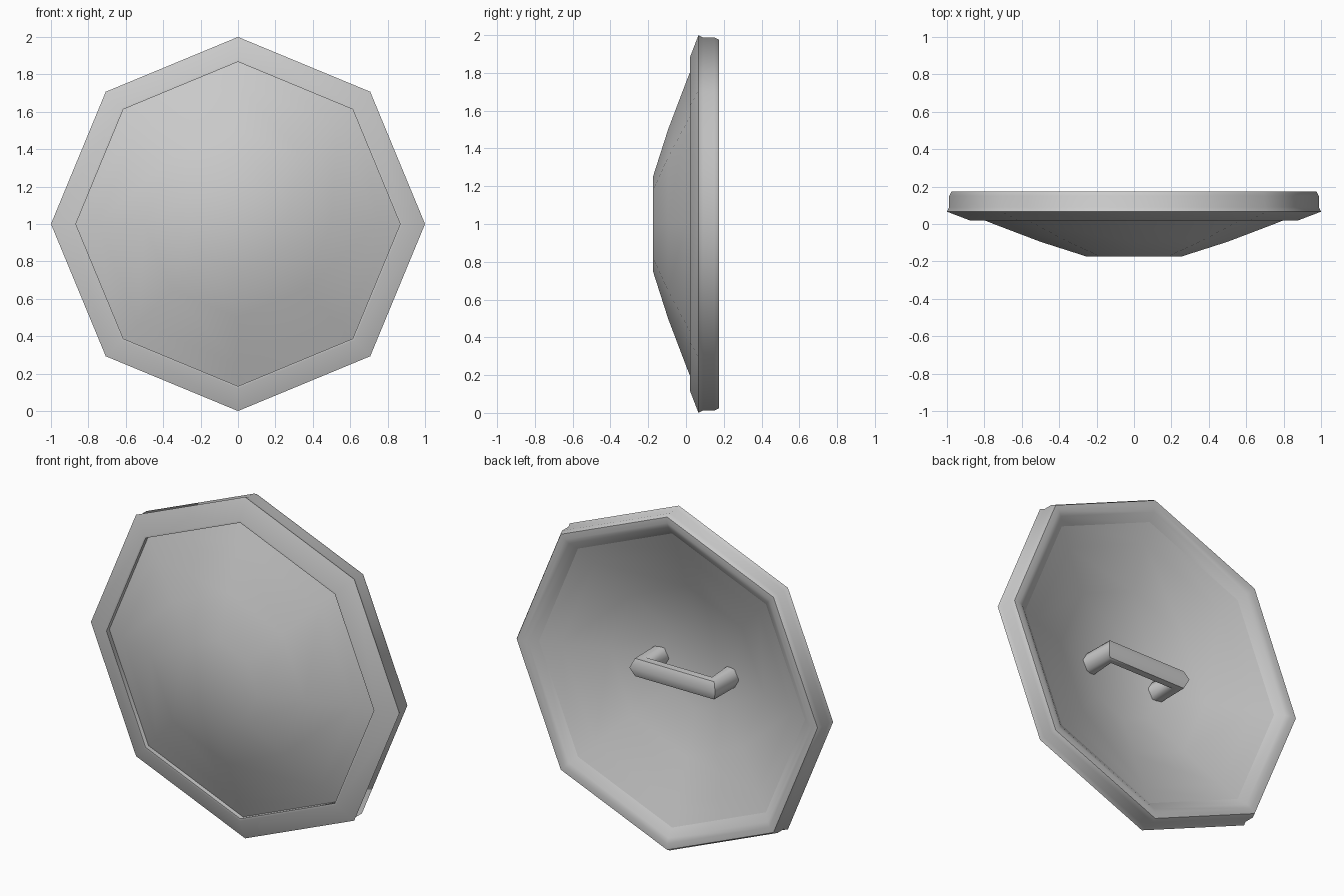
import bpy, bmesh, math

if "Cube" in bpy.data.objects:
    bpy.data.objects.remove(bpy.data.objects["Cube"])

SIDES = 8
CENTRE_Z = 1.0


def lathe(name, profile, closed):
    """Turn an (radius, y) profile into an octagonal ring around the y axis."""
    bm = bmesh.new()
    rings = []
    for r, y in profile:
        ring = []
        for i in range(SIDES):
            a = 2 * math.pi * i / SIDES
            ring.append(bm.verts.new((r * math.cos(a), y, CENTRE_Z + r * math.sin(a))))
        rings.append(ring)
    count = len(rings) if closed else len(rings) - 1
    for k in range(count):
        a, b = rings[k], rings[(k + 1) % len(rings)]
        for i in range(SIDES):
            j = (i + 1) % SIDES
            bm.faces.new((a[i], a[j], b[j], b[i]))
    if not closed:
        bm.faces.new(rings[0])
        bm.faces.new(rings[-1])
    bmesh.ops.recalc_face_normals(bm, faces=bm.faces)
    mesh = bpy.data.meshes.new(name)
    bm.to_mesh(mesh)
    bm.free()
    obj = bpy.data.objects.new(name, mesh)
    bpy.context.collection.objects.link(obj)
    smooth(obj, 50)
    return obj


def smooth(obj, angle):
    bpy.ops.object.select_all(action='DESELECT')
    obj.select_set(True)
    bpy.context.view_layer.objects.active = obj
    bpy.ops.object.shade_smooth_by_angle(angle=math.radians(angle))


# Domed plate: front profile out to the rim, then the inner face back to the middle
front = [(0.25, -0.175), (0.5, -0.095), (0.75, 0.0), (0.9, 0.06)]
inner = [(r, y + 0.085) for r, y in reversed(front)]
lathe("shield_plate", front + inner, closed=False)

# Raised rim: sloping front band, outer wall and rounded back
rim_profile = [(0.867, 0.05), (0.867, 0.02), (0.88, 0.02), (1.0, 0.066),
               (0.988, 0.09), (0.988, 0.15), (0.975, 0.175), (0.94, 0.175),
               (0.91, 0.163), (0.855, 0.125)]
lathe("shield_rim", rim_profile, closed=True)

# Grip on the back: a bent six-sided bar with both ends sunk in the plate
curve = bpy.data.curves.new("handle", 'CURVE')
curve.dimensions = '3D'
curve.bevel_depth = 0.06
curve.bevel_resolution = 1
curve.use_fill_caps = True
path = [(-0.23, -0.12), (-0.235, 0.085), (0.235, 0.085), (0.23, -0.12)]
spline = curve.splines.new('POLY')
spline.points.add(len(path) - 1)
for point, (x, y) in zip(spline.points, path):
    point.co = (x, y, CENTRE_Z, 1)
handle = bpy.data.objects.new("handle", curve)
bpy.context.collection.objects.link(handle)
bpy.ops.object.select_all(action='DESELECT')
handle.select_set(True)
bpy.context.view_layer.objects.active = handle
bpy.ops.object.convert(target='MESH')
smooth(bpy.context.view_layer.objects.active, 65)
